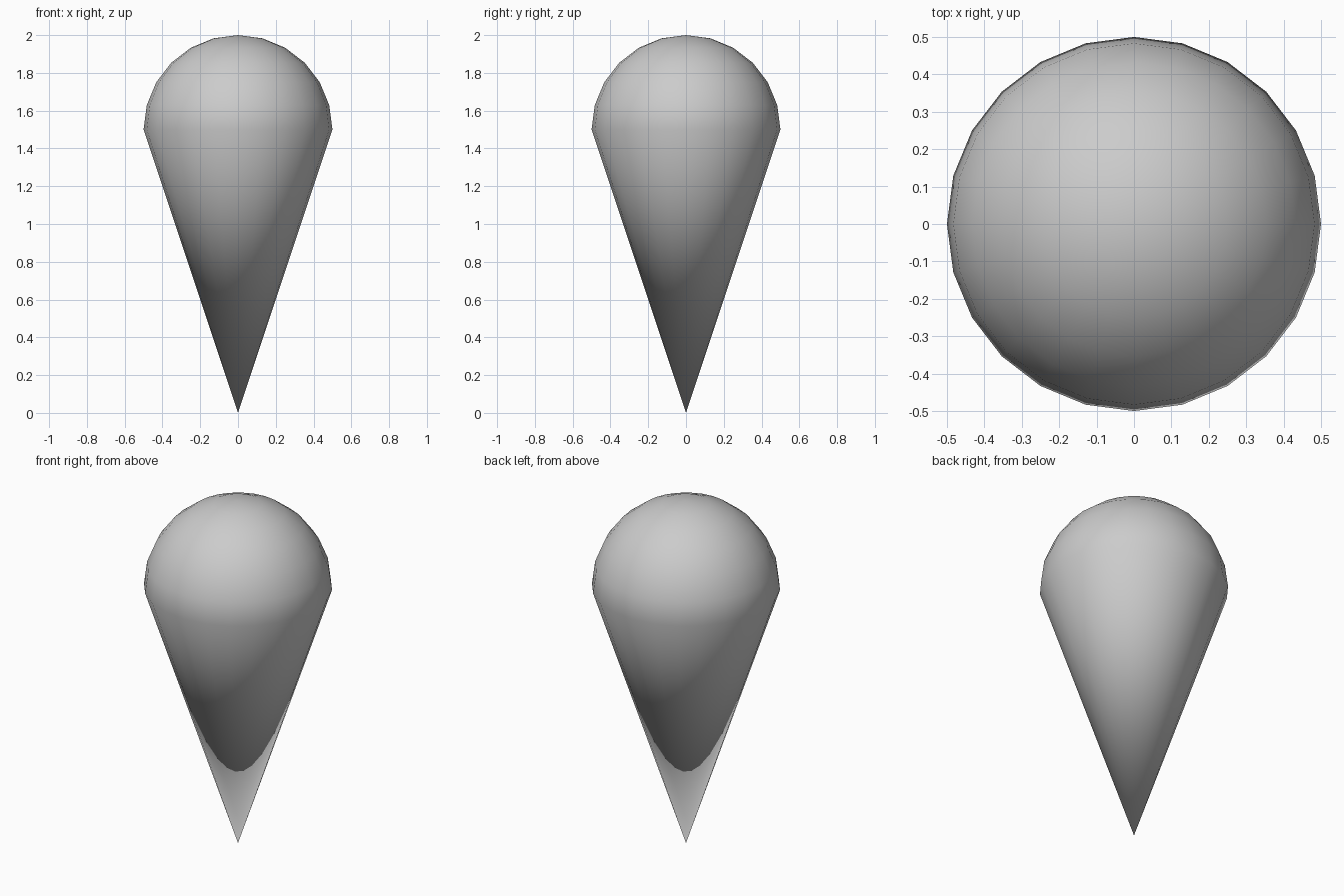
import bpy, bmesh
from math import sin, cos, radians, tau

if "Cube" in bpy.data.objects:
    bpy.data.objects.remove(bpy.data.objects["Cube"])

SEGMENTS = 24
RADIUS = 0.5
CENTRE_Z = 1.5

bm = bmesh.new()

# Half profile: cone tip, then quarter circle up to the pole
profile = [(0, 0)] + [(RADIUS * cos(radians(a)), CENTRE_Z + RADIUS * sin(radians(a)))
                      for a in range(0, 90, 15)] + [(0, CENTRE_Z + RADIUS)]
verts = [bm.verts.new((r, 0, z)) for r, z in profile]
edges = [bm.edges.new(pair) for pair in zip(verts, verts[1:])]

# Revolve around z and weld the seam, tip and pole
bmesh.ops.spin(bm, geom=verts + edges, cent=(0, 0, 0), axis=(0, 0, 1),
               angle=tau, steps=SEGMENTS)
bmesh.ops.remove_doubles(bm, verts=bm.verts, dist=0.0001)
bmesh.ops.recalc_face_normals(bm, faces=bm.faces)

# Fully smooth shading, including the tip and rim
for face in bm.faces:
    face.smooth = True

mesh = bpy.data.meshes.new("domed_cone")
bm.to_mesh(mesh)
bm.free()
bpy.context.collection.objects.link(bpy.data.objects.new("domed_cone", mesh))
